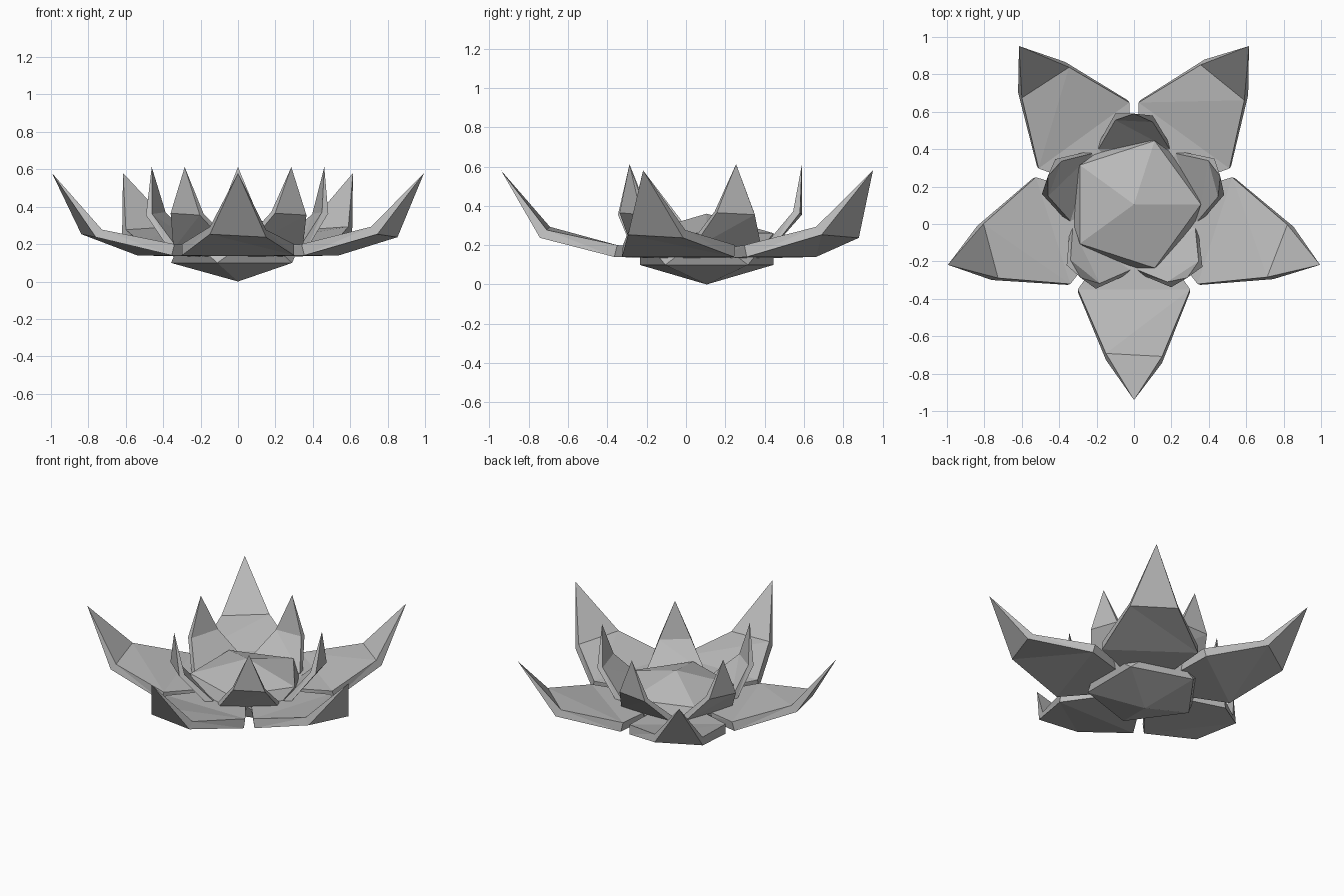
import bpy
import bmesh
from math import cos, sin, pi, radians
from mathutils import Matrix, Vector

cube = bpy.data.objects.get("Cube")
if cube:
    bpy.data.objects.remove(cube)

CENTRE = Vector((0, 0.105, 0))

grey = bpy.data.materials.new("soft_grey")
grey.use_nodes = True
colour = (0.5, 0.5, 0.5, 1)
grey.diffuse_color = colour
grey.node_tree.nodes["Principled BSDF"].inputs["Base Color"].default_value = colour


def add_object(name, bm):
    bmesh.ops.recalc_face_normals(bm, faces=bm.faces)
    mesh = bpy.data.meshes.new(name)
    bm.to_mesh(mesh)
    bm.free()
    mesh.materials.append(grey)
    obj = bpy.data.objects.new(name, mesh)
    bpy.context.collection.objects.link(obj)
    return obj


def petal(name, angle, sections, tip, skew):
    """Loft four-sided sections (half width, top r/z, bottom r/z) to a pointed tip."""
    bm = bmesh.new()
    rings = []
    for i, (half, top, low) in enumerate(sections):
        twist = skew if i == len(sections) - 1 else 0
        ring = []
        for (r, z), side in ((top, -1), (top, 1), (low, 1), (low, -1)):
            ring.append(bm.verts.new((r + side * twist, side * half, z - side * twist)))
        rings.append(ring)
    point = bm.verts.new((tip[0], 0, tip[1]))
    bm.faces.new(rings[0])
    for a, b in zip(rings, rings[1:]):
        for k in range(4):
            n = (k + 1) % 4
            bm.faces.new((a[k], a[n], b[n], b[k]))
    for k in range(4):
        bm.faces.new((rings[-1][k], rings[-1][(k + 1) % 4], point))
    bmesh.ops.triangulate(bm, faces=bm.faces)
    bm.transform(Matrix.Translation(CENTRE) @ Matrix.Rotation(angle, 4, "Z"))
    add_object(name, bm)


# Sections run from the hidden root, through the widest part, to the bend
outer = [(0.08, (0.13, 0.18), (0.13, 0.13)),
         (0.30, (0.455, 0.20), (0.47, 0.14)),
         (0.15, (0.805, 0.285), (0.84, 0.245))]
inner = [(0.05, (0.14, 0.12), (0.16, 0.09)),
         (0.19, (0.296, 0.20), (0.326, 0.174)),
         (0.10, (0.445, 0.366), (0.48, 0.36))]

for i in range(5):
    turn = i * 2 * pi / 5
    petal(f"outer_petal_{i + 1}", turn - pi / 2, outer, (1.046, 0.58), 0.008)
    petal(f"inner_petal_{i + 1}", turn + pi / 2, inner, (0.485, 0.612), 0.005)

# Faceted, flattened flower heart
bm = bmesh.new()
bmesh.ops.create_icosphere(bm, subdivisions=1, radius=1)
bm.transform(Matrix.Translation(CENTRE + Vector((0, 0, 0.18)))
             @ Matrix.Diagonal((0.4, 0.4, 0.18, 1)))
add_object("flower_heart", bm)
